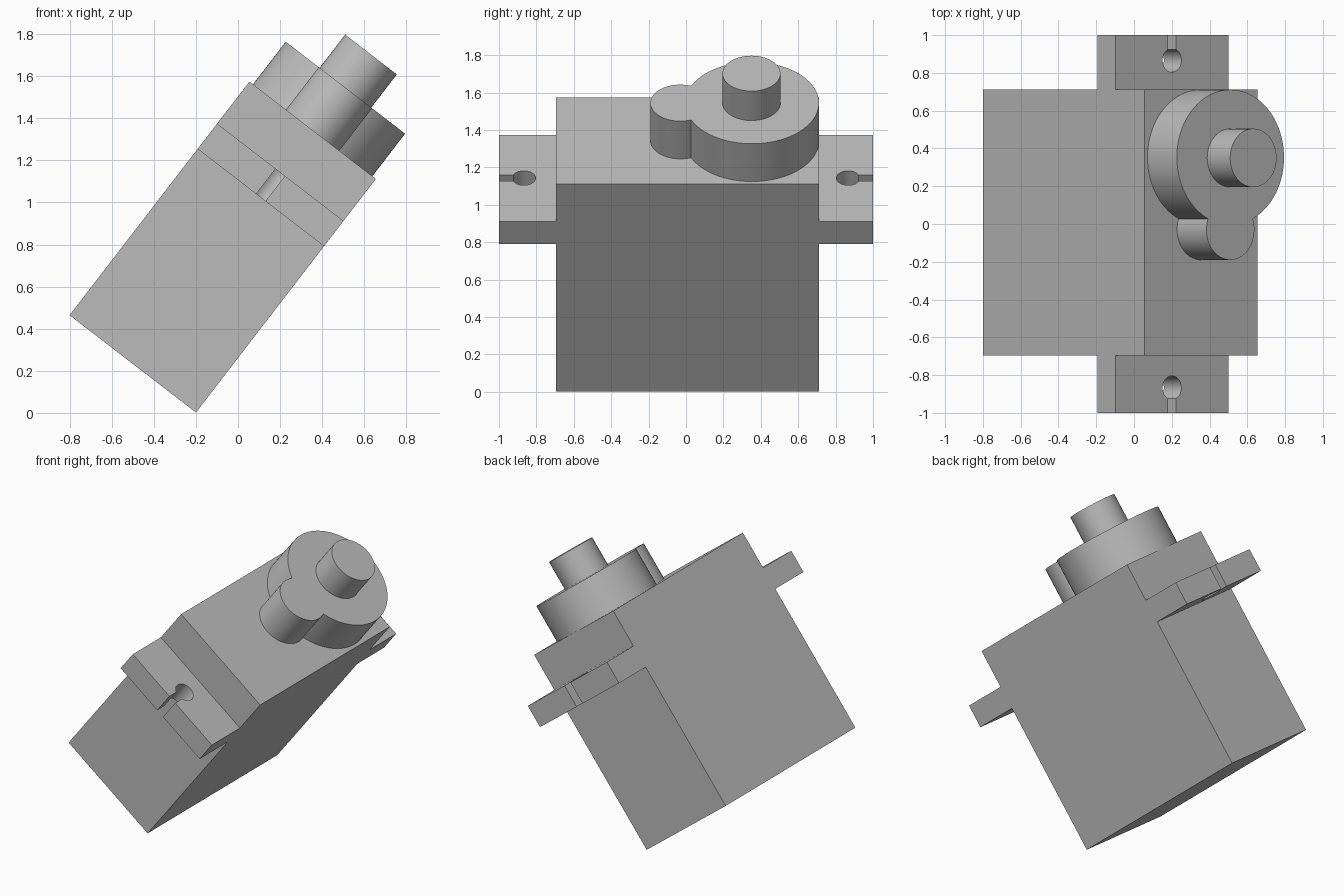
import bpy, bmesh
from math import sin, cos, acos, asin, pi, radians
from mathutils import Matrix

cube = bpy.data.objects.get("Cube")
if cube:
    bpy.data.objects.remove(cube, do_unlink=True)

grey = bpy.data.materials.new("plain grey")
grey.use_nodes = True
colour = (0.5, 0.5, 0.5, 1)
grey.diffuse_color = colour
grey.node_tree.nodes["Principled BSDF"].inputs["Base Color"].default_value = colour

# The whole motor leans over towards +x
LEAN = Matrix.Translation((-0.5, 0, 0.233)) @ Matrix.Rotation(radians(37.6), 4, "Y")
HALF = 0.379             # half width of the case
BACK, FRONT = 0.712, -0.695


def arc(cy, r, start, end, n=48):
    """Points round (0, cy); angle 0 points to +y, positive towards +x."""
    return [(r * sin(t), cy + r * cos(t))
            for t in (start + (end - start) * i / n for i in range(n + 1))]


def prism(name, outline, low, high):
    """Extrude an outline along the motor's own axis."""
    bm = bmesh.new()
    face = bm.faces.new([bm.verts.new((x, y, low)) for x, y in outline])
    top = bmesh.ops.extrude_face_region(bm, geom=[face], use_keep_orig=True)
    moved = [v for v in top["geom"] if isinstance(v, bmesh.types.BMVert)]
    bmesh.ops.translate(bm, vec=(0, 0, high - low), verts=moved)
    bmesh.ops.recalc_face_normals(bm, faces=bm.faces)
    mesh = bpy.data.meshes.new(name)
    bm.to_mesh(mesh)
    bm.free()
    mesh.materials.append(grey)
    obj = bpy.data.objects.new(name, mesh)
    obj.matrix_world = LEAN
    bpy.context.collection.objects.link(obj)
    bpy.ops.object.select_all(action="DESELECT")
    obj.select_set(True)
    bpy.context.view_layer.objects.active = obj
    bpy.ops.object.shade_smooth_by_angle(angle=radians(30))
    return obj


# Case
prism("motor_case", [(-HALF, FRONT), (HALF, FRONT), (HALF, BACK), (-HALF, BACK)], 0, 1.401)

# Mounting tabs with a keyhole slot open at the end
HOLE, SLOT = 0.063, 0.028
gap = asin(SLOT / HOLE)
for name, side, root in (("front_tab", -1, FRONT), ("back_tab", 1, BACK)):
    keyhole = [(x, side * y) for x, y in arc(0.867, HOLE, -gap, gap - 2 * pi)]
    prism(name, [(-HALF, root), (-HALF, side), (-SLOT, side)] + keyhole
          + [(SLOT, side), (HALF, side), (HALF, root)], 0.997, 1.149)

# Gear cover: a large and a small round merged in one outline
BIG_Y, BIG, SMALL_Y, SMALL = 0.353, 0.358, -0.03, 0.16
dist = BIG_Y - SMALL_Y
reach = (dist**2 + BIG**2 - SMALL**2) / (2 * dist)
big_cut = pi - acos(reach / BIG)
small_cut = acos((dist - reach) / SMALL)
large = arc(BIG_Y, BIG, -big_cut, big_cut, 72)
small = arc(SMALL_Y, SMALL, small_cut, 2 * pi - small_cut)
prism("gear_cover", large + small[1:-1], 1.401, 1.656)

# Output shaft
prism("output_shaft", arc(0.35, 0.155, 0, 2 * pi)[:-1], 1.656, 1.855)
